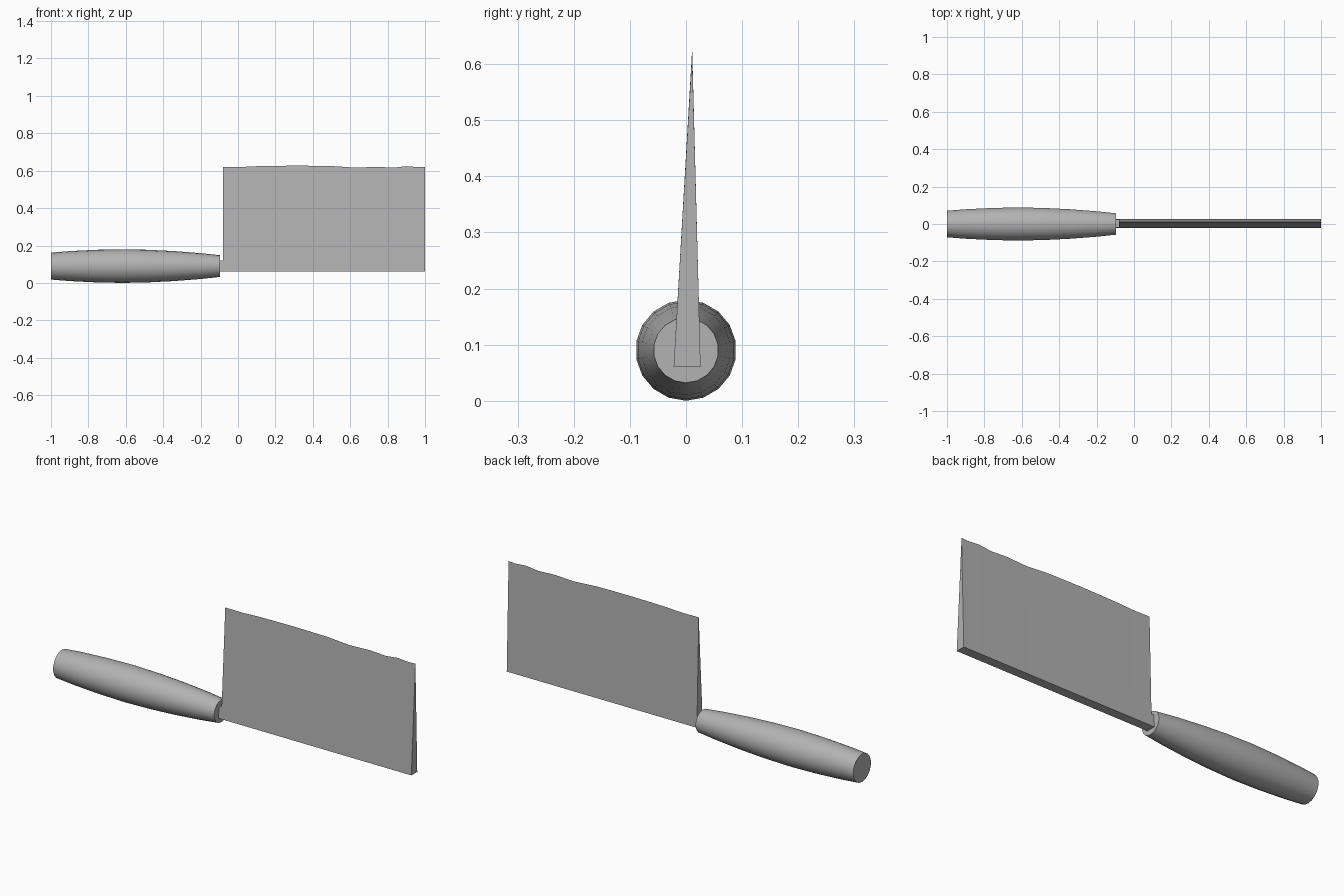
import bpy, bmesh
from math import sin, cos, pi

if "Cube" in bpy.data.objects:
    bpy.data.objects.remove(bpy.data.objects["Cube"])

# One darker grey for the whole knife
grey = bpy.data.materials.new("dark_grey")
grey.diffuse_color = (0.45, 0.45, 0.45, 1)
grey.use_nodes = True
grey.node_tree.nodes["Principled BSDF"].inputs["Base Color"].default_value = grey.diffuse_color


def loft(name, rings):
    """Skin a list of equal-length closed rings and cap both ends."""
    bm = bmesh.new()
    rows = [[bm.verts.new(p) for p in ring] for ring in rings]
    n = len(rows[0])
    for a, b in zip(rows, rows[1:]):
        for i in range(n):
            j = (i + 1) % n
            bm.faces.new((a[i], a[j], b[j], b[i]))
    bm.faces.new(rows[0])
    bm.faces.new(rows[-1])
    bmesh.ops.recalc_face_normals(bm, faces=bm.faces)
    mesh = bpy.data.meshes.new(name)
    bm.to_mesh(mesh)
    bm.free()
    mesh.materials.append(grey)
    obj = bpy.data.objects.new(name, mesh)
    bpy.context.collection.objects.link(obj)
    return obj


# Handle: round, swelling in the middle
SIDES, AXIS_Z = 18, 0.09
profile = [(-1.0, 0.072), (-0.9, 0.080), (-0.76, 0.087), (-0.62, 0.090),
           (-0.48, 0.087), (-0.34, 0.080), (-0.2, 0.069), (-0.095, 0.058)]
handle = loft("handle", [
    [(x, r * sin(2 * pi * k / SIDES), AXIS_Z - r * cos(2 * pi * k / SIDES))
     for k in range(SIDES)] for x, r in profile])
bpy.context.view_layer.objects.active = handle
handle.select_set(True)
bpy.ops.object.shade_smooth_by_angle(angle=pi / 6)

# Blade: thin wedge with a slightly worn, wavy cutting edge
edge = [(-0.08, 0.621), (0.02, 0.620), (0.1, 0.624), (0.2, 0.626),
        (0.33, 0.627), (0.5, 0.625), (0.63, 0.616), (0.74, 0.621),
        (0.83, 0.616), (0.9, 0.624), (0.96, 0.619), (1.0, 0.621)]
loft("blade", [[(x, -0.022, 0.06), (x, 0.026, 0.06), (x, 0.011, z)]
               for x, z in edge])

# Tang: short neck running from the blade into the handle
loft("tang", [[(x, -0.022, 0.06), (x, 0.026, 0.06),
               (x, 0.0243, 0.121), (x, -0.0184, 0.121)]
              for x in (-0.14, -0.078)])
